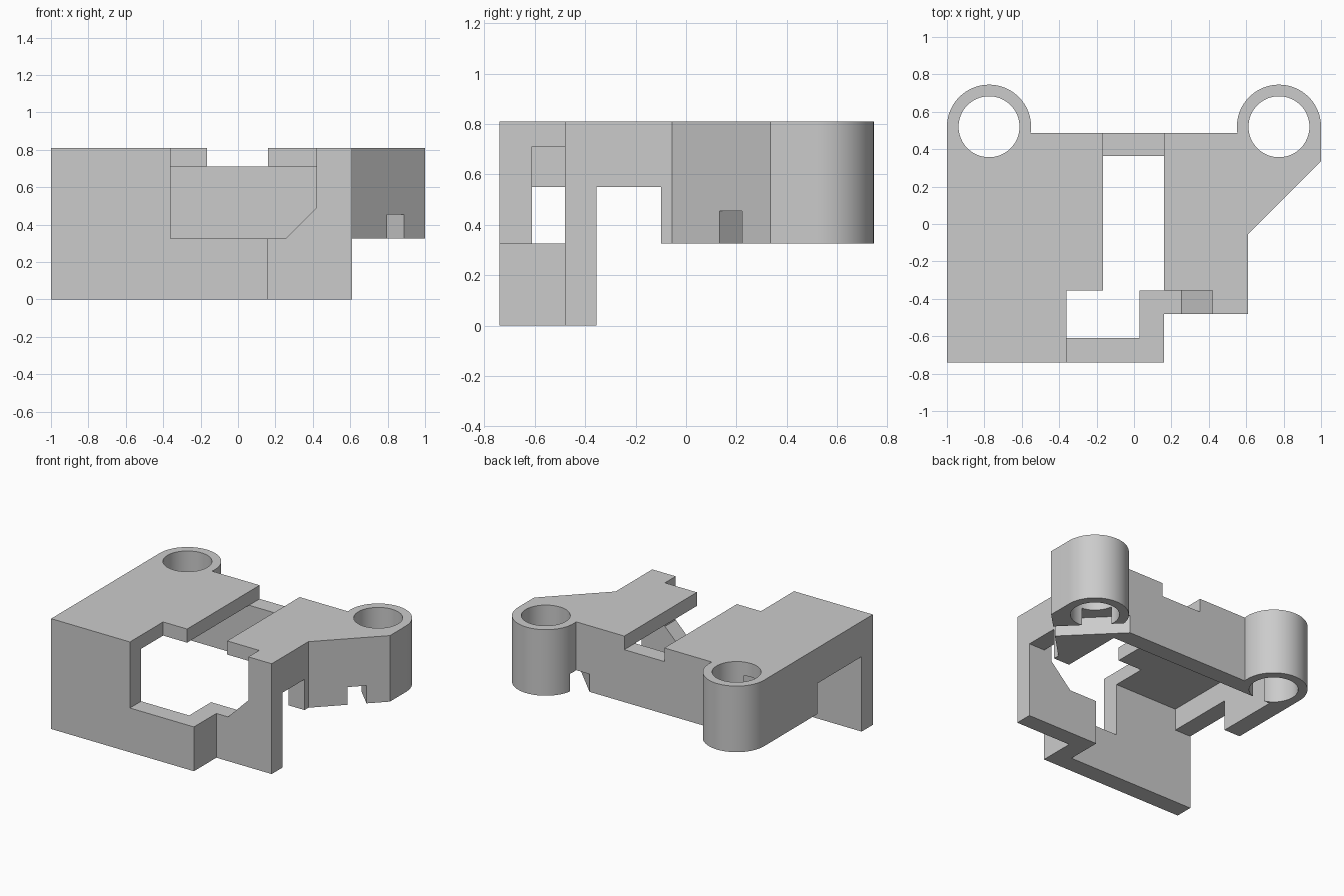
import bpy, bmesh, math
from mathutils import Matrix, Vector

cube = bpy.data.objects.get("Cube")
if cube:
    bpy.data.objects.remove(cube, do_unlink=True)

grey = bpy.data.materials.new("plain grey")
grey.use_nodes = True
GREY = (0.6, 0.6, 0.6, 1)
grey.diffuse_color = GREY
grey.node_tree.nodes["Principled BSDF"].inputs["Base Color"].default_value = GREY

TOP, PLATE, SIDE, BASE = 0.81, 0.71, 0.55, 0.325   # top, plate underside, side opening, rear underside
POST_X, POST_Y, POST_R, BORE_R = 0.775, 0.52, 0.225, 0.163
BACK_IN, FRONT_IN, STEP_IN = 0.364, -0.355, -0.61  # inner faces of the walls


def prism(name, points, low, high, matrix=Matrix()):
    """Extrude a flat outline from low to high along z, then place it."""
    bm = bmesh.new()
    face = bm.faces.new([bm.verts.new((x, y, low)) for x, y in points])
    out = bmesh.ops.extrude_face_region(bm, geom=[face])
    verts = [v for v in out["geom"] if isinstance(v, bmesh.types.BMVert)]
    bmesh.ops.translate(bm, verts=verts, vec=(0, 0, high - low))
    bmesh.ops.transform(bm, matrix=matrix, verts=bm.verts)
    bmesh.ops.recalc_face_normals(bm, faces=bm.faces)
    mesh = bpy.data.meshes.new(name)
    bm.to_mesh(mesh)
    bm.free()
    mesh.materials.append(grey)
    obj = bpy.data.objects.new(name, mesh)
    bpy.context.collection.objects.link(obj)
    return obj


def arc(cx, cy, r, start, end, n):
    angles = [math.radians(start + (end - start) * i / n) for i in range(n + 1)]
    return [(cx + r * math.cos(a), cy + r * math.sin(a)) for a in angles]


# Bracket outline with the two round posts at the back
lap = math.degrees(math.asin((POST_Y - 0.487) / POST_R))
outline = [(-1, -0.74), (0.16, -0.74), (0.16, -0.48), (0.61, -0.48), (0.61, -0.055), (1, 0.335)]
outline += arc(POST_X, POST_Y, POST_R, 0, 180 + lap, 40)
outline += arc(-POST_X, POST_Y, POST_R, -lap, 180, 40)
bracket = prism("bracket", outline, 0, TOP)


def cut(points, low, high, matrix=Matrix()):
    cutter = prism("cutter", points, low, high, matrix)
    cutter.hide_render = True
    mod = bracket.modifiers.new("cut", "BOOLEAN")
    mod.operation = "DIFFERENCE"
    mod.solver = "EXACT"
    mod.object = cutter
    bpy.context.view_layer.objects.active = bracket
    bpy.ops.object.modifier_apply(modifier=mod.name)
    bpy.data.objects.remove(cutter, do_unlink=True)


def cut_box(x0, x1, y0, y1, z0, z1):
    cut([(x0, y0), (x1, y0), (x1, y1), (x0, y1)], z0, z1)


# Raised rear underside and openings through the side walls
cut_box(-2, 2, FRONT_IN, 2, -1, BASE)
cut_box(-2, 2, FRONT_IN, -0.1, -1, SIDE)
cut_box(-2, 0.03, STEP_IN, -0.1, -1, SIDE)

# Hollow beneath the top plate
cut_box(-0.87, 0.48, FRONT_IN, BACK_IN, -1, PLATE)
cut_box(-0.87, 0.03, STEP_IN, -0.1, -1, PLATE)

# Front window, open at the top, with one bevelled corner
upright = Matrix.Rotation(math.pi / 2, 4, "X")
window = [(-0.36, BASE), (0.255, BASE), (0.42, 0.49), (0.42, 2), (-0.36, 2)]
cut(window, -FRONT_IN, 2, upright)

# Long slot in the plate and shallow notch in the back wall
cut_box(-0.165, 0.16, -0.5, BACK_IN, 0.5, 2)
cut_box(-0.165, 0.16, 0.3, 2, PLATE, 2)

# Post bores
for side in (-1, 1):
    cut(arc(side * POST_X, POST_Y, BORE_R, 0, 354.375, 63), -1, 2)

# Diagonal groove under the angled corner
groove = Matrix.Translation(Vector((0.845, 0.175, 0))) @ Matrix.Rotation(math.radians(135), 4, "Z")
half = 0.064
cut([(-1, -half), (1, -half), (1, half), (-1, half)], -1, 0.455, groove)

# Rounded walls smooth, edges sharp
bpy.ops.object.select_all(action="DESELECT")
bracket.select_set(True)
bpy.context.view_layer.objects.active = bracket
bpy.ops.object.shade_smooth_by_angle(angle=math.radians(30))
